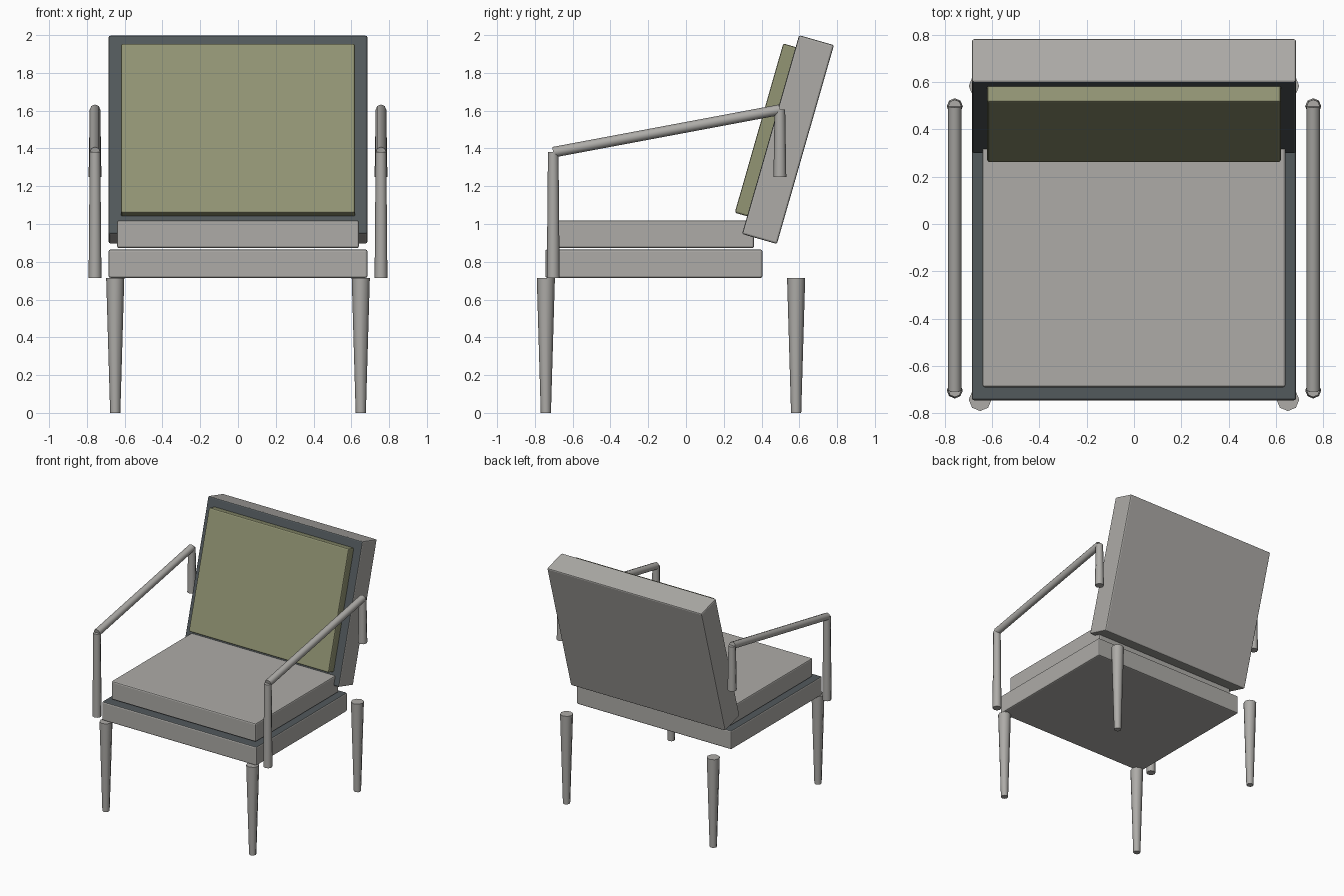
import bpy
from math import radians
from mathutils import Vector, Matrix

cube = bpy.data.objects.get("Cube")
if cube:
    bpy.data.objects.remove(cube, do_unlink=True)


def material(name, rgb):
    m = bpy.data.materials.new(name)
    m.use_nodes = True
    m.diffuse_color = (*rgb, 1)
    m.node_tree.nodes["Principled BSDF"].inputs["Base Color"].default_value = (*rgb, 1)
    return m


GREY = material("warm grey", (0.42, 0.41, 0.39))
SLATE = material("dark slate", (0.085, 0.10, 0.107))
OLIVE = material("olive fabric", (0.29, 0.30, 0.175))


def slab(name, size, centre, mat, lean=0, accent=None):
    """Box with bevelled edges; accent colours the face pointing along a local direction."""
    bpy.ops.mesh.primitive_cube_add(size=1)
    ob = bpy.context.object
    ob.name = name
    ob.data.transform(Matrix.Diagonal((*size, 1)))
    ob.data.materials.append(mat)
    if accent:
        ob.data.materials.append(SLATE)
        for p in ob.data.polygons:
            p.material_index = int(p.normal.dot(Vector(accent)) > 0.9)
    ob.location = centre
    ob.rotation_euler.x = -lean
    bevel = ob.modifiers.new("soft edge", 'BEVEL')
    bevel.width = 0.01
    bevel.segments = 2
    return ob


def rod(name, start, end, r1, r2, sides=8):
    """Tapered round bar between two points."""
    a, b = Vector(start), Vector(end)
    bpy.ops.mesh.primitive_cone_add(vertices=sides, radius1=r1, radius2=r2,
                                    depth=(b - a).length)
    ob = bpy.context.object
    ob.name = name
    ob.location = (a + b) / 2
    ob.rotation_euler = (b - a).to_track_quat('Z', 'Y').to_euler()
    ob.data.materials.append(GREY)
    bpy.ops.object.shade_smooth_by_angle(angle=radians(50))
    return ob


# Seat
slab("seat_base", (1.37, 1.15, 0.15), (0, -0.17, 0.79), GREY, accent=(0, 0, 1))
slab("seat_cushion", (1.28, 1.05, 0.147), (0, -0.165, 0.946), GREY)

# Leaning backrest with its pad
LEAN = radians(16)
slab("backrest", (1.37, 0.192, 1.095), (0, 0.54, 1.447), GREY, LEAN, accent=(0, -1, 0))
slab("back_cushion", (1.24, 0.078, 0.932), (0, 0.424, 1.497), OLIVE, LEAN)

# Arms and legs on both sides
for side, s in (("left", 1), ("right", -1)):
    x = 0.757 * s
    rod(side + "_front_arm_post", (x, -0.703, 0.715), (x, -0.703, 1.38), 0.034, 0.028)
    rod(side + "_rear_arm_post", (x, 0.497, 1.25), (x, 0.497, 1.605), 0.034, 0.028)
    rod(side + "_armrest", (x, -0.703, 1.38), (x, 0.497, 1.605), 0.028, 0.028)
    for end, y in (("front", -0.742), ("rear", 0.583)):
        rod(f"{side}_{end}_leg", (0.65 * s, y, 0), (0.65 * s, y, 0.715), 0.027, 0.048)
